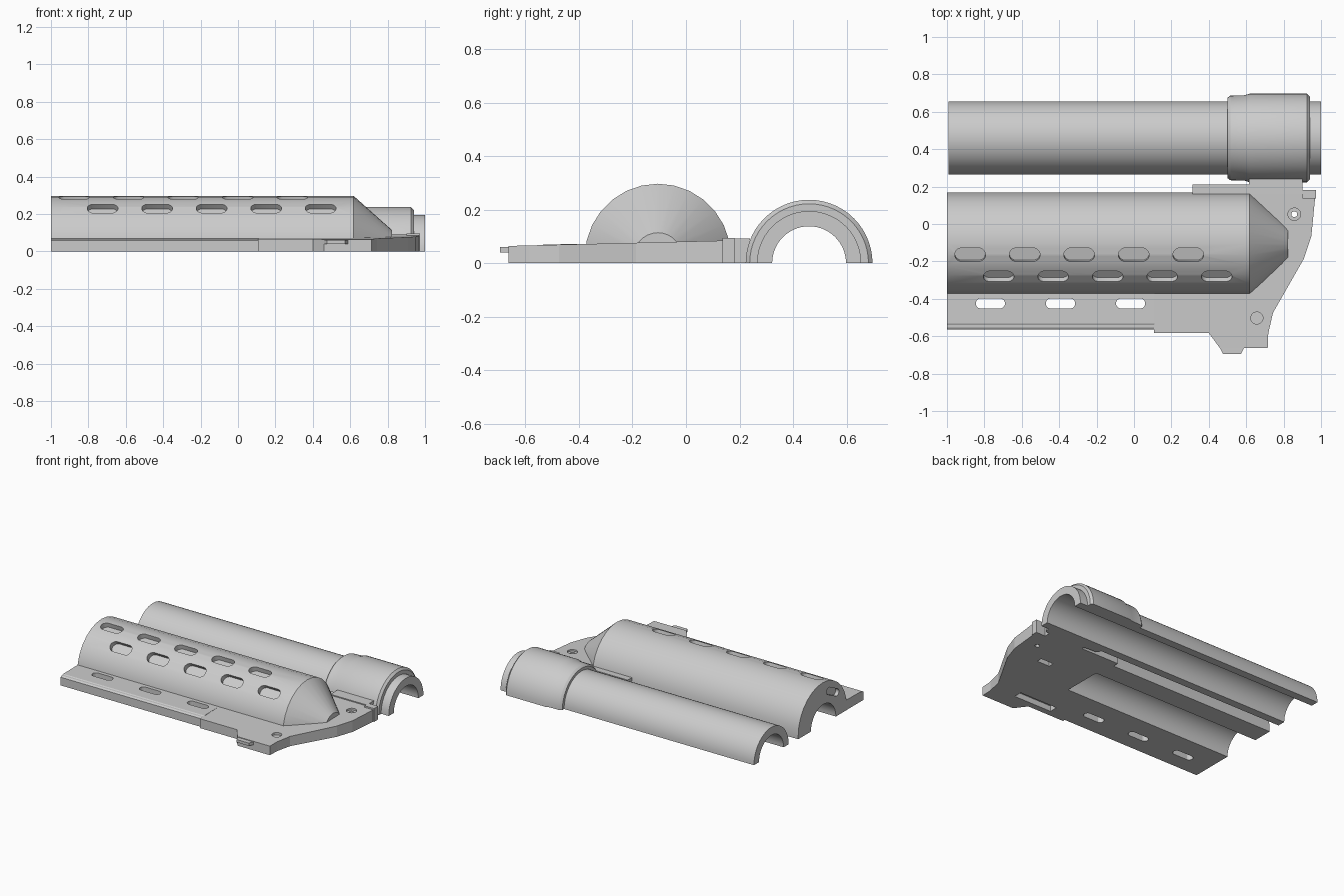
import bpy, bmesh, math
from mathutils import Matrix, Vector

cube = bpy.data.objects.get("Cube")
if cube:
    bpy.data.objects.remove(cube)

grey = bpy.data.materials.new("plain_grey")
grey.use_nodes = True
COLOUR = (0.6, 0.6, 0.6, 1)
grey.diffuse_color = COLOUR
grey.node_tree.nodes["Principled BSDF"].inputs["Base Color"].default_value = COLOUR


def finish(name, bm):
    bmesh.ops.recalc_face_normals(bm, faces=bm.faces)
    mesh = bpy.data.meshes.new(name)
    bm.to_mesh(mesh)
    bm.free()
    mesh.materials.append(grey)
    ob = bpy.data.objects.new(name, mesh)
    bpy.context.collection.objects.link(ob)
    return ob


def loft(bm, rings):
    """Skin matching closed rings and cap both ends."""
    rows = [[bm.verts.new(p) for p in ring] for ring in rings]
    n = len(rows[0])
    for a, b in zip(rows, rows[1:]):
        for i in range(n):
            j = (i + 1) % n
            bm.faces.new((a[i], a[j], b[j], b[i]))
    bm.faces.new(rows[0])
    bm.faces.new(rows[-1])


def solid(name, rings):
    bm = bmesh.new()
    loft(bm, rings)
    return finish(name, bm)


def prism(name, outline, low, high):
    """Extrude an xy outline; high gives the top height at a given y."""
    return solid(name, [[(x, y, low) for x, y in outline],
                        [(x, y, high(y)) for x, y in outline]])


def box(name, x0, x1, y0, y1, z0, z1):
    return prism(name, [(x0, y0), (x1, y0), (x1, y1), (x0, y1)], z0, lambda y: z1)


def pocket(bm, centre, normal, along, length, radius, depth):
    """Add a rounded slot cutter reaching depth below the surface point."""
    w, u = Vector(normal).normalized(), Vector(along).normalized()
    v = w.cross(u)
    frame = Matrix((u, v, w)).transposed()
    outline = []
    for k in range(16):
        a = math.tau * (k + 0.5) / 16
        shift = math.copysign(length / 2 - radius, math.cos(a))
        outline.append((math.cos(a) * radius + shift, math.sin(a) * radius))
    loft(bm, [[Vector(centre) + frame @ Vector((p, q, h)) for p, q in outline]
              for h in (-depth, 0.1)])


def cut(target, cutter):
    mod = target.modifiers.new("cut", 'BOOLEAN')
    mod.operation, mod.solver, mod.object = 'DIFFERENCE', 'EXACT', cutter
    bpy.context.view_layer.objects.active = target
    bpy.ops.object.modifier_apply(modifier=mod.name)
    bpy.data.objects.remove(cutter)


def smooth(ob):
    bpy.ops.object.select_all(action='DESELECT')
    ob.select_set(True)
    bpy.context.view_layer.objects.active = ob
    bpy.ops.object.shade_smooth_by_angle(angle=math.radians(28))


# Half tube with a stepped collar near its right end
TUBE_Y, BORE = 0.46, 0.138
profile = [(-0.993, BORE), (-0.993, 0.195), (0.5, 0.195), (0.5, 0.215), (0.515, 0.226),
           (0.59, 0.228), (0.62, 0.237), (0.925, 0.237), (0.94, 0.222), (0.94, 0.195),
           (1, 0.195), (1, BORE)]
SEG = 28
tube = solid("half_tube", [[(x, TUBE_Y + r * math.cos(math.pi * k / SEG),
                             r * math.sin(math.pi * k / SEG)) for x, r in profile]
                           for k in range(SEG + 1)])
smooth(tube)

# Half-round guard with a tapered nose
GUARD_Y, GUARD_Z, GUARD_R = -0.105, 0.024, 0.273


def guard_ring(x, r):
    arc = [(x, GUARD_Y + r * math.cos(math.pi * k / 14),
            GUARD_Z + r * math.sin(math.pi * k / 14)) for k in range(15)]
    return [(x, GUARD_Y + r, 0)] + arc + [(x, GUARD_Y - r, 0)]


guard = solid("guard", [guard_ring(-1, GUARD_R), guard_ring(0.618, GUARD_R),
                        guard_ring(0.823, 0.09)])

# Round channel under the guard
CHANNEL_R = 0.14
channel = solid("channel_cutter",
                [[(x, GUARD_Y - 0.01 + CHANNEL_R * math.cos(math.tau * k / 40),
                   CHANNEL_R * math.sin(math.tau * k / 40)) for k in range(40)]
                 for x in (-1.1, 0.34)])
cut(guard, channel)

# Two staggered rows of vent pockets and one end pocket
bm = bmesh.new()
for dy, dz, first in ((-0.06, 0.265, -0.876), (-0.177, 0.207, -0.724)):
    for k in range(5):
        pocket(bm, (first + k * 0.2915, GUARD_Y + dy, GUARD_Z + dz),
               (0, dy, dz), (1, 0, 0), 0.165, 0.037, 0.035)
pocket(bm, (-1, -0.22, 0.19), (-1, 0, 0), (0, 1, 0.5), 0.15, 0.025, 0.025)
cut(guard, finish("vent_cutter", bm))
smooth(guard)

# Side flange with a stepped outer lip and three through slots
section = [(-0.565, 0), (-0.565, 0.058), (-0.553, 0.066), (-0.541, 0.066),
           (-0.533, 0.07), (-0.3, 0.073), (-0.3, 0)]
flange = solid("side_flange", [[(x, y, z) for y, z in section] for x in (-1, 0.11)])
bm = bmesh.new()
for k in range(3):
    pocket(bm, (-0.768 + k * 0.375, -0.425, 0.07), (0, 0, 1), (1, 0, 0), 0.157, 0.027, 0.2)
cut(flange, finish("slot_cutter", bm))

# Sloped end plate
outline = [(0.108, -0.583), (0.4, -0.583), (0.46, -0.664), (0.715, -0.664), (0.718, -0.585),
           (0.743, -0.475), (0.908, -0.186), (0.948, -0.066), (0.968, 0.136), (0.968, 0.18),
           (0.892, 0.18), (0.892, 0.21), (0.312, 0.21), (0.312, 0.04), (0.35, 0.04),
           (0.35, -0.3), (0.108, -0.3)]
plate = prism("end_plate", outline, 0, lambda y: 0.081 + 0.025 * y)
bm = bmesh.new()
pocket(bm, (0.857, 0.052, 0.082), (0, 0, 1), (1, 0, 0), 0.068, 0.033, 0.012)
pocket(bm, (0.657, -0.503, 0.068), (0, 0, 1), (1, 0, 0), 0.066, 0.032, 0.015)
cut(plate, finish("screw_recess_cutter", bm))
bm = bmesh.new()
pocket(bm, (0.857, 0.052, 0.07), (0, 0, 1), (1, 0, 0), 0.032, 0.015, 0.2)
cut(plate, finish("screw_hole_cutter", bm))

# Recesses in the underside
cut(plate, box("recess_cutter", 0.25, 0.55, -0.54, -0.48, -0.1, 0.04))
for part in (guard, plate):
    cut(part, box("slit_cutter", 0.63, 0.73, -0.1, -0.06, -0.1, 0.05))

# Edge tab, bridge to the collar and corner lug
prism("edge_tab", [(0.455, -0.655), (0.477, -0.696), (0.572, -0.696), (0.592, -0.655)],
      0.04, lambda y: 0.06)
box("collar_bridge", 0.615, 0.9, 0.16, 0.24, 0, 0.092)
box("corner_lug", 0.9, 0.974, 0.136, 0.182, 0, 0.095)
